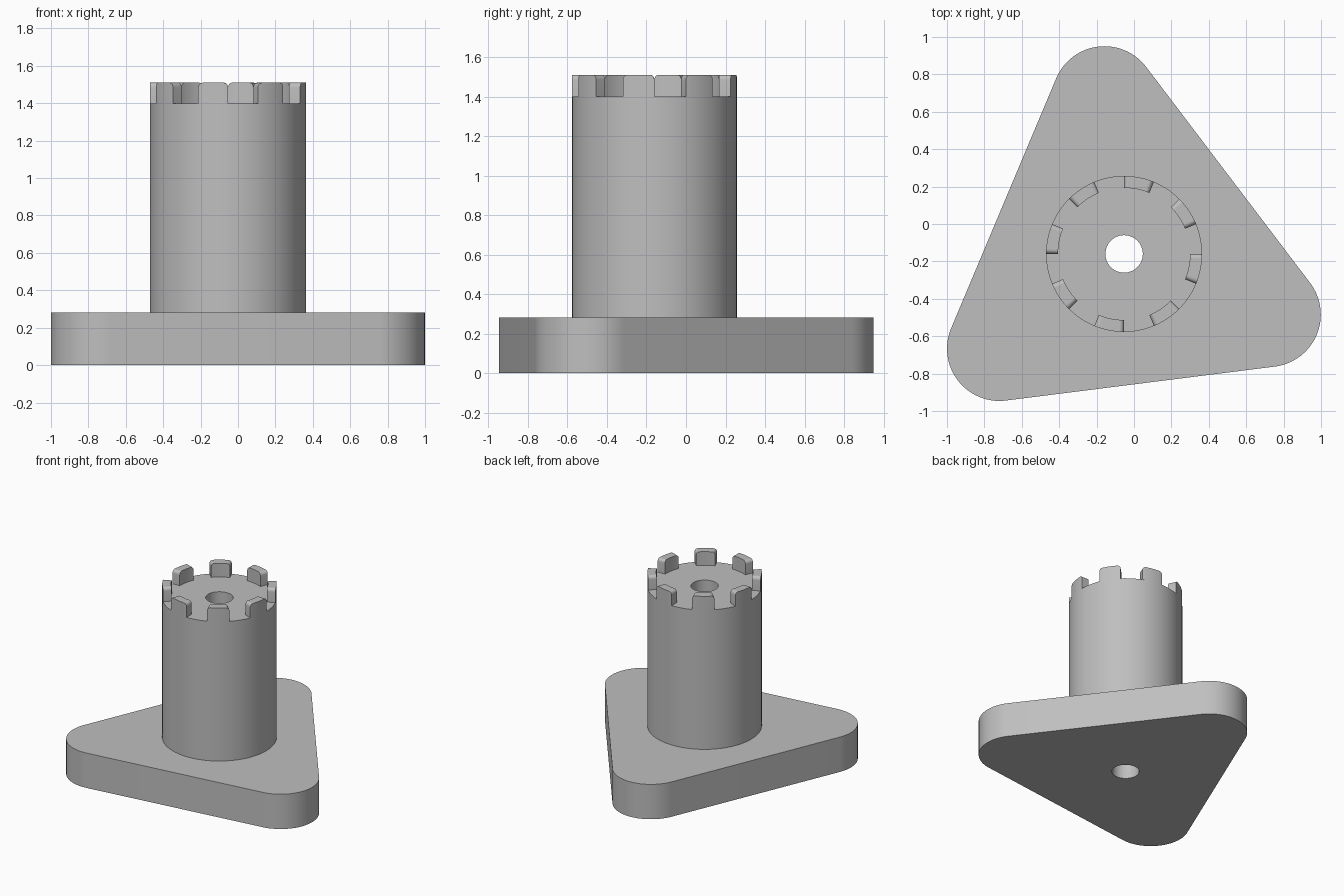
import bpy
import bmesh
from math import cos, sin, pi, radians

cube = bpy.data.objects.get("Cube")
if cube:
    bpy.data.objects.remove(cube)

CX, CY = -0.053, -0.16          # shaft axis
BORE, SHAFT_R, TOOTH_R = 0.1, 0.417, 0.353
PLATE_TOP, SHAFT_TOP, TOOTH_TOP = 0.28, 1.4, 1.51
SEGS = 96

grey = bpy.data.materials.new("plain grey")
grey.use_nodes = True
colour = (0.52, 0.52, 0.52, 1)
grey.diffuse_color = colour
grey.node_tree.nodes["Principled BSDF"].inputs["Base Color"].default_value = colour


def polar(r, a, z):
    return (CX + r * cos(a), CY + r * sin(a), z)


def circle(r, z, angles):
    return [polar(r, a, z) for a in angles]


def loft(name, loops, closed_loops=True, wrap=False, caps=False):
    """Skin a series of equal-length point loops with quads."""
    bm = bmesh.new()
    rows = [[bm.verts.new(p) for p in loop] for loop in loops]
    n = len(rows[0])
    pairs = list(zip(rows, rows[1:])) + ([(rows[-1], rows[0])] if wrap else [])
    for a, b in pairs:
        for i in range(n if closed_loops else n - 1):
            j = (i + 1) % n
            bm.faces.new((a[i], a[j], b[j], b[i]))
    if caps:
        bm.faces.new(rows[0])
        bm.faces.new(rows[-1])
    bmesh.ops.remove_doubles(bm, verts=bm.verts, dist=1e-5)
    bmesh.ops.recalc_face_normals(bm, faces=bm.faces)
    mesh = bpy.data.meshes.new(name)
    bm.to_mesh(mesh)
    bm.free()
    obj = bpy.data.objects.new(name, mesh)
    bpy.context.collection.objects.link(obj)
    mesh.materials.append(grey)
    bpy.ops.object.select_all(action="DESELECT")
    obj.select_set(True)
    bpy.context.view_layer.objects.active = obj
    bpy.ops.object.shade_smooth_by_angle(angle=radians(30))
    return obj


# Rounded triangular plate with a central hole
outline, angles = [], []
for k in range(3):
    corner = radians(97.2 + 120 * k)
    px, py, _ = polar(0.837, corner, 0)
    for i in range(33):
        a = corner + radians(-60 + 120 * i / 32)
        outline.append((px + 0.28 * cos(a), py + 0.28 * sin(a)))
        angles.append(a)
loft("base_plate", [
    circle(BORE, 0, angles),
    [(x, y, 0) for x, y in outline],
    [(x, y, PLATE_TOP) for x, y in outline],
    circle(BORE, PLATE_TOP, angles),
], wrap=True)

# Bored shaft, open underneath where it meets the plate
ring = [2 * pi * i / SEGS for i in range(SEGS)]
loft("shaft", [
    circle(SHAFT_R, PLATE_TOP, ring),
    circle(SHAFT_R, SHAFT_TOP, ring),
    circle(BORE, SHAFT_TOP, ring),
    circle(BORE, PLATE_TOP, ring),
])

# Eight crown teeth with rounded upper side edges
ROUND = 0.025
WIDTH = pi / 8
left_side = [(ROUND * (1 - cos(t)) / SHAFT_R, TOOTH_TOP - ROUND * (1 - sin(t)))
             for t in (pi / 2 * i / 5 for i in range(6))]
middle = [(WIDTH * i / 6, TOOTH_TOP) for i in range(1, 6)]
right_side = [(WIDTH - a, z) for a, z in reversed(left_side)]
for k in range(8):
    start = k * pi / 4 - WIDTH
    loft(f"crown_tooth_{k + 1}", [
        [polar(TOOTH_R, start + a, SHAFT_TOP), polar(TOOTH_R, start + a, z),
         polar(SHAFT_R, start + a, z), polar(SHAFT_R, start + a, SHAFT_TOP)]
        for a, z in left_side + middle + right_side
    ], closed_loops=False, caps=True)
